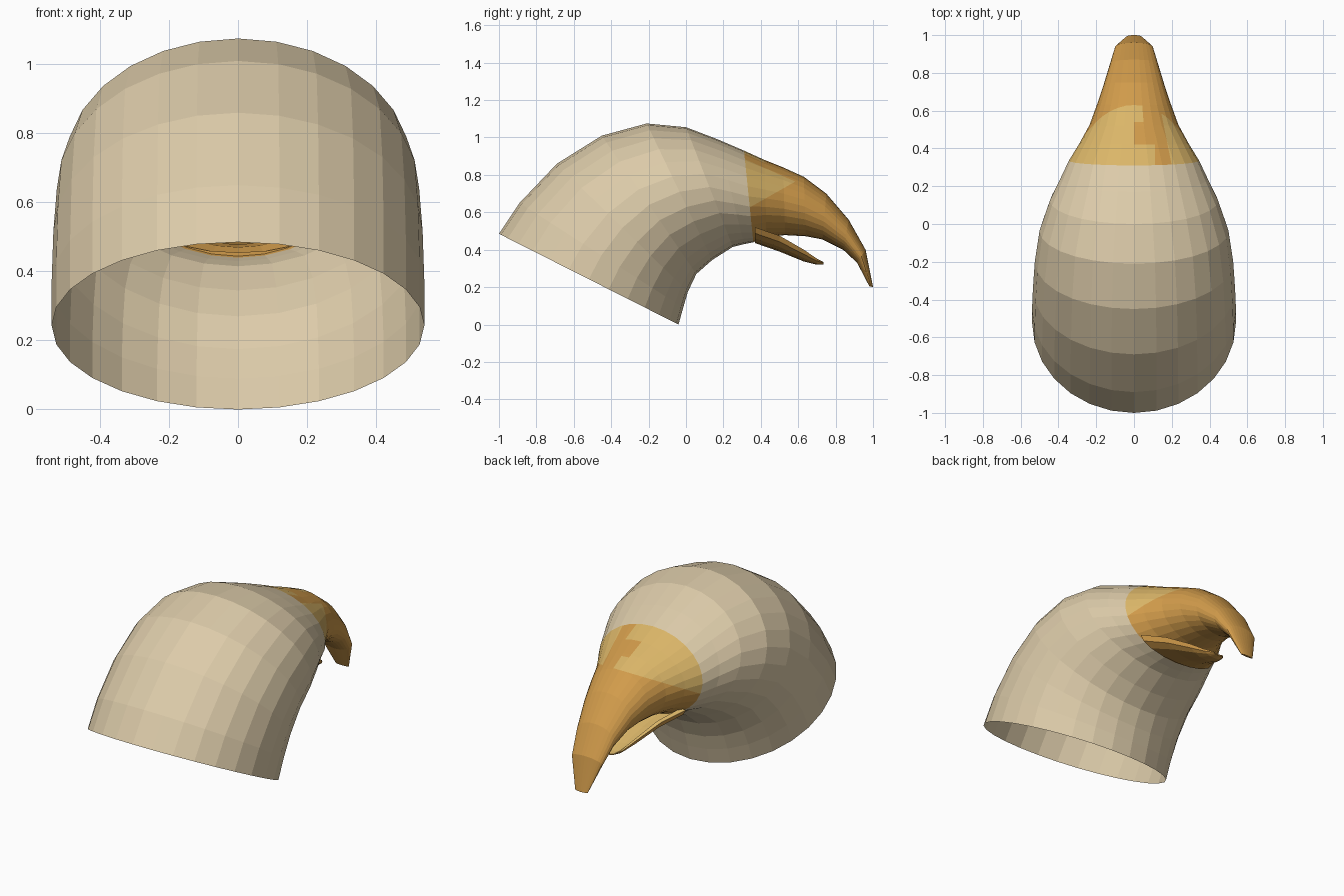
import bpy, bmesh, math
from mathutils import Vector

if "Cube" in bpy.data.objects:
    bpy.data.objects.remove(bpy.data.objects["Cube"])

SIDES = 28


def material(name, rgb):
    m = bpy.data.materials.new(name)
    m.diffuse_color = (*rgb, 1)
    m.use_nodes = True
    m.node_tree.nodes["Principled BSDF"].inputs["Base Color"].default_value = m.diffuse_color
    return m


tan = material("feather tan", (0.72, 0.60, 0.40))
orange = material("beak orange", (0.64, 0.33, 0.07))
yellow = material("pale yellow", (0.71, 0.47, 0.14))


def loft(bm, loops, cap_start=False, cap_end=False):
    rows = [[bm.verts.new(p) for p in loop] for loop in loops]
    for a, b in zip(rows, rows[1:]):
        n = len(a)
        for i in range(n):
            j = (i + 1) % n
            bm.faces.new((a[i], a[j], b[j], b[i]))
    if cap_start:
        bm.faces.new(rows[0])
    if cap_end:
        bm.faces.new(rows[-1])
    bmesh.ops.recalc_face_normals(bm, faces=bm.faces)


def finish(bm, name, mats):
    me = bpy.data.meshes.new(name)
    bm.to_mesh(me)
    bm.free()
    for m in mats:
        me.materials.append(m)
    ob = bpy.data.objects.new(name, me)
    bpy.context.collection.objects.link(ob)
    return ob


def ring(top_y, top_z, low_y, low_z, half_width):
    """Tilted ellipse spanned by a top point and a bottom point."""
    pts = []
    for i in range(SIDES):
        a = 2 * math.pi * i / SIDES
        t = (1 + math.cos(a)) / 2
        pts.append((half_width * math.sin(a),
                    low_y + (top_y - low_y) * t, low_z + (top_z - low_z) * t))
    return pts


# Hollow head and neck, open at the bottom
joint = (0.31, 0.93, 0.36, 0.44, 0.345)
head_rings = [
    (-1.00, 0.485, -0.04, 0.00, 0.54),
    (-0.89, 0.65, -0.015, 0.09, 0.54),
    (-0.69, 0.86, 0.01, 0.175, 0.535),
    (-0.45, 1.01, 0.055, 0.27, 0.525),
    (-0.21, 1.075, 0.14, 0.345, 0.50),
    (0.00, 1.055, 0.25, 0.415, 0.445),
    (0.17, 0.99, 0.31, 0.43, 0.39),
    joint,
]
bm = bmesh.new()
loft(bm, [ring(*r) for r in head_rings])
finish(bm, "head", [tan])

# Hooked upper beak
beak_rings = [
    joint,
    (0.42, 0.88, 0.43, 0.47, 0.29),
    (0.52, 0.84, 0.53, 0.478, 0.235),
    (0.63, 0.79, 0.64, 0.472, 0.195),
    (0.75, 0.70, 0.73, 0.455, 0.16),
    (0.87, 0.56, 0.84, 0.40, 0.125),
    (0.96, 0.40, 0.915, 0.33, 0.10),
    (1.00, 0.20, 0.98, 0.205, 0.042),
]
bm = bmesh.new()
loft(bm, [ring(*r) for r in beak_rings], cap_end=True)

# Cut the outlines of the yellow cere and its orange nostril patch
SLOPE = 0.567
cuts = [((0, 0.33, 0.62), (0, -SLOPE, 1)),
        ((0.11, 0, 0), (1, 0, 0)), ((0.0, 0, 0), (1, 0, 0)),
        ((0.20, 0.31, 0), (1, 0.2, 0)),
        ((0, 0.42, 0), (0, 1, 0)), ((0, 0.54, 0), (0, 1, 0))]
for co, no in cuts:
    bmesh.ops.bisect_plane(bm, geom=bm.verts[:] + bm.edges[:] + bm.faces[:],
                           plane_co=co, plane_no=no, dist=1e-5)
for f in bm.faces:
    x, y, z = f.calc_center_median()
    cere = z > 0.62 + SLOPE * (y - 0.33)
    stripe = x > 0.11 and x + 0.2 * (y - 0.31) < 0.20
    step = 0 < x <= 0.11 and 0.42 < y < 0.54
    front = 0.07 < x < 0.11 and y > 0.54
    f.material_index = 1 if cere and not (stripe or step or front) else 0
finish(bm, "upper_beak", [orange, yellow])


# Lower beak: a trough with a pale inside
def trough(y, rim, low, half_width, thick):
    angles = [math.pi * i / 8 for i in range(9)]
    outer = [(-half_width * math.cos(a), y, rim - (rim - low) * math.sin(a))
             for a in angles]
    w, d = half_width * 0.85, max(rim - low - thick, 0.004)
    inner = [(-w * math.cos(a), y, rim - d * math.sin(a))
             for a in reversed(angles)]
    return outer + inner


bm = bmesh.new()
loft(bm, [trough(0.37, 0.52, 0.435, 0.26, 0.02),
          trough(0.50, 0.475, 0.39, 0.185, 0.02),
          trough(0.63, 0.40, 0.337, 0.115, 0.02),
          trough(0.70, 0.352, 0.32, 0.07, 0.015),
          trough(0.735, 0.335, 0.322, 0.035, 0.008)], True, True)
for f in bm.faces:
    f.material_index = 1 if f.normal.z > 0.3 else 0
finish(bm, "lower_beak", [orange, yellow])
